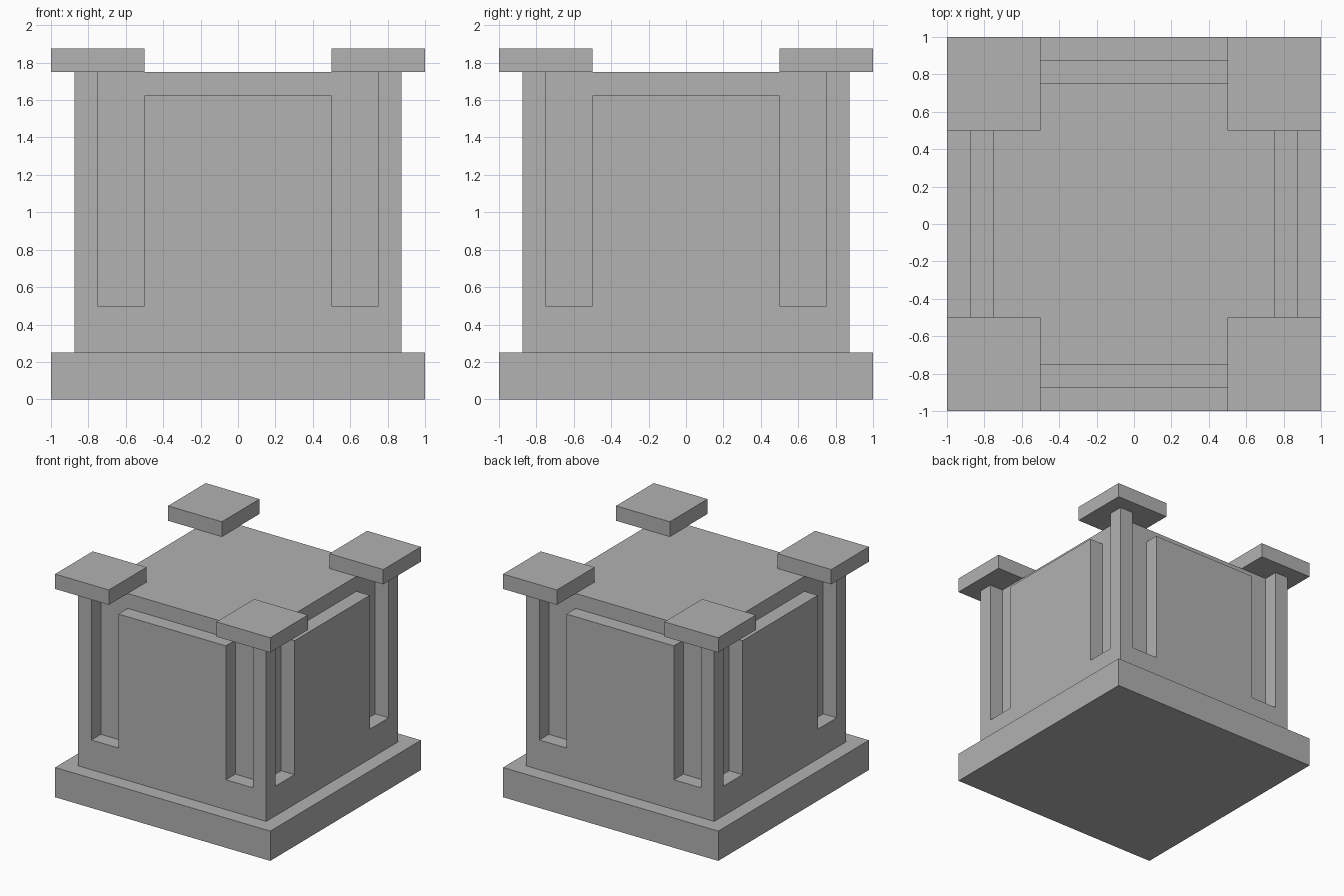
import bpy
import bmesh
from mathutils import Matrix, Vector

cube = bpy.data.objects.get("Cube")
if cube:
    bpy.data.objects.remove(cube, do_unlink=True)

# Single stone colour
stone = bpy.data.materials.new("stone_grey")
stone.use_nodes = True
grey = (0.445, 0.445, 0.445, 1)
stone.diffuse_color = grey
stone.node_tree.nodes["Principled BSDF"].inputs["Base Color"].default_value = grey


def box(name, low, high, turn=0):
    """Box between two corners, turned about z by quarter turns."""
    low, high = Vector(low), Vector(high)
    bm = bmesh.new()
    bmesh.ops.create_cube(bm, size=1)
    bmesh.ops.scale(bm, vec=high - low, verts=bm.verts)
    bmesh.ops.translate(bm, vec=(low + high) / 2, verts=bm.verts)
    bmesh.ops.rotate(bm, matrix=Matrix.Rotation(turn * 1.5707963, 3, "Z"), verts=bm.verts)
    mesh = bpy.data.meshes.new(name)
    bm.to_mesh(mesh)
    bm.free()
    mesh.materials.append(stone)
    obj = bpy.data.objects.new(name, mesh)
    bpy.context.collection.objects.link(obj)
    return obj


CORE, BODY = 0.75, 0.875        # half widths of the recessed core and outer body
BAND, TOP = 0.5, 1.75           # heights of the lower band and the core top

# Base slab, lower band and recessed core
box("base_slab", (-1, -1, 0), (1, 1, 0.25))
box("lower_band", (-BODY, -BODY, 0.25), (BODY, BODY, BAND))
box("core", (-CORE, -CORE, BAND), (CORE, CORE, TOP))

# Raised panel, corner post and corner cap, repeated around the four sides
for turn, side in enumerate(("front", "right", "back", "left")):
    box(side + "_panel", (-0.5, -BODY, BAND), (0.5, -CORE, 1.625), turn)
for turn, corner in enumerate(("front_left", "back_left", "back_right", "front_right")):
    box(corner + "_post", (CORE, -BODY, BAND), (BODY, -CORE, TOP), turn)
    box(corner + "_cap", (0.5, -1, TOP), (1, -0.5, 1.875), turn)
